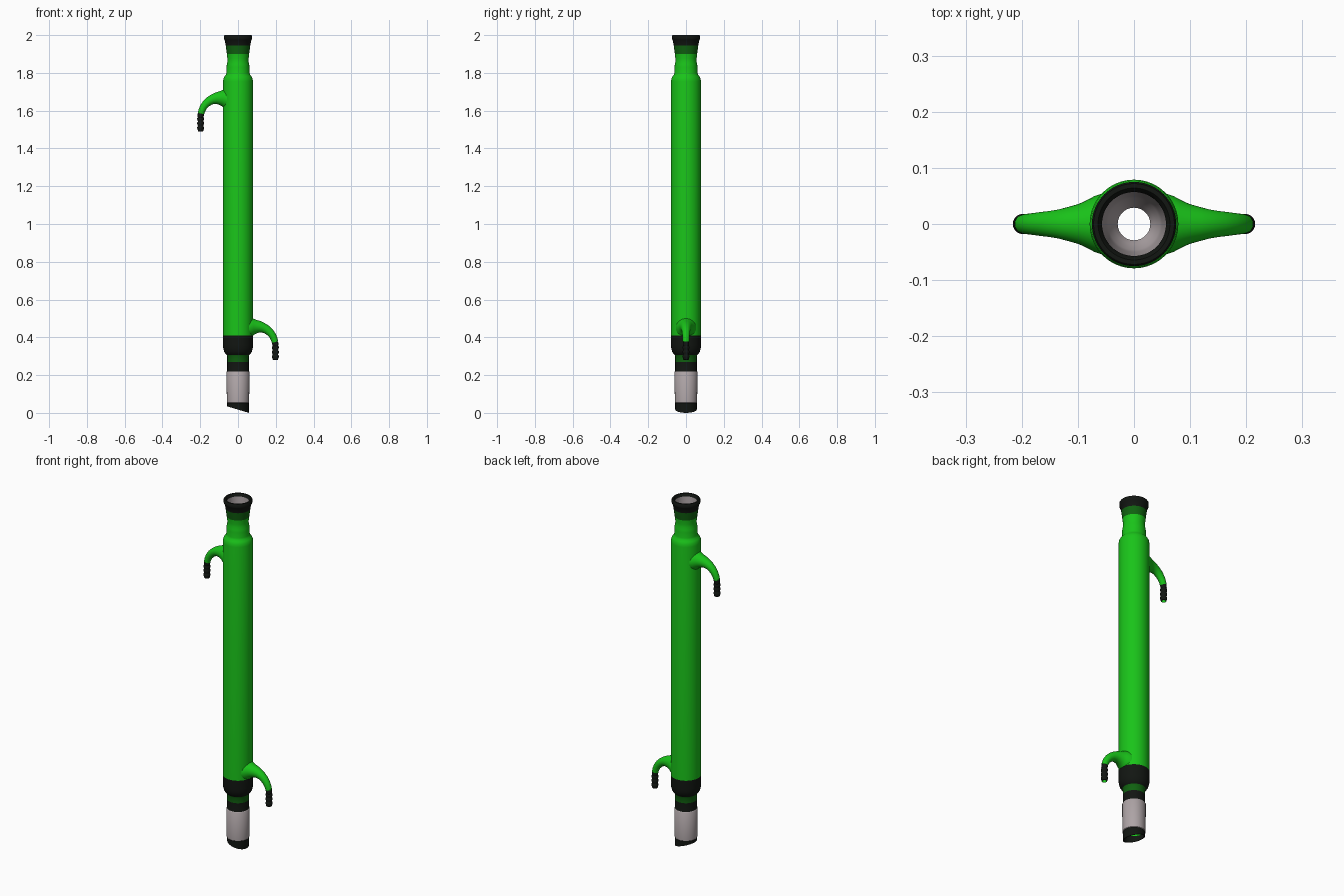
import bpy, bmesh, math
from mathutils import Vector

if "Cube" in bpy.data.objects:
    bpy.data.objects.remove(bpy.data.objects["Cube"])

SIDES = 64


def material(name, color):
    m = bpy.data.materials.new(name)
    m.diffuse_color = color
    m.use_nodes = True
    m.node_tree.nodes["Principled BSDF"].inputs["Base Color"].default_value = m.diffuse_color
    return m


GREEN = material("green_glass", (0.01, 0.55, 0.01, 1))
DARK = material("dark_green_glass", (0.005, 0.12, 0.005, 1))
BLACK = material("black_glass", (0.006, 0.008, 0.006, 1))
GREY = material("ground_glass", (0.42, 0.37, 0.38, 1))


def skin(name, rings, mat):
    """Bridge a list of vertex rings into an open smooth surface."""
    bm = bmesh.new()
    loops = [[bm.verts.new(p) for p in ring] for ring in rings]
    n = len(loops[0])
    for a, b in zip(loops, loops[1:]):
        for i in range(n):
            j = (i + 1) % n
            bm.faces.new((a[i], a[j], b[j], b[i]))
    mesh = bpy.data.meshes.new(name)
    bm.to_mesh(mesh)
    bm.free()
    obj = bpy.data.objects.new(name, mesh)
    bpy.context.collection.objects.link(obj)
    mesh.materials.append(mat)
    bpy.ops.object.select_all(action='DESELECT')
    obj.select_set(True)
    bpy.context.view_layer.objects.active = obj
    bpy.ops.object.shade_smooth_by_angle(angle=math.radians(40))
    return obj


def lathe(name, profile, mat, slant=None):
    """Revolve (radius, z); upward profiles face out, downward ones face in."""
    rings = []
    for r, z in profile:
        ring = []
        for i in range(SIDES):
            a = math.tau * i / SIDES
            x, y = r * math.cos(a), r * math.sin(a)
            # slanted cut of the drip tip
            dz = -0.3 * x if slant and z < slant else 0
            ring.append((x, y, z + dz))
        rings.append(ring)
    return skin(name, rings, mat)


# Outer glass, bottom to top
lathe("drip_tip", [(0.05, 0.06), (0.052, 0.0174), (0.057, 0.0174), (0.057, 0.052)],
      BLACK, slant=0.03)
lathe("ground_joint", [(0.057, 0.052), (0.059, 0.054), (0.061, 0.216), (0.058, 0.22)], GREY)
lathe("lower_neck", [(0.058, 0.22), (0.057, 0.225), (0.057, 0.27)], BLACK)
lathe("lower_neck_ring", [(0.057, 0.27), (0.057, 0.3), (0.06, 0.307)], DARK)
lathe("lower_shoulder", [(0.06, 0.307), (0.066, 0.313), (0.073, 0.324), (0.078, 0.343),
                         (0.079, 0.36), (0.079, 0.41)], BLACK)
lathe("jacket", [(0.079, 0.41), (0.079, 1.755), (0.077, 1.77), (0.071, 1.782), (0.064, 1.79),
                 (0.061, 1.8), (0.061, 1.83), (0.059, 1.845), (0.056, 1.86), (0.056, 1.875),
                 (0.059, 1.9)], GREEN)
lathe("socket_cup", [(0.059, 1.9), (0.065, 1.945)], DARK)
lathe("socket_rim", [(0.065, 1.945), (0.07, 1.972), (0.074, 1.977), (0.075, 1.982), (0.075, 1.996),
                     (0.072, 2.0), (0.064, 2.0), (0.06, 1.994), (0.057, 1.985)], BLACK)

# Inner surfaces, top to bottom
lathe("socket_bore", [(0.057, 1.985), (0.05, 1.84), (0.046, 1.815), (0.036, 1.795),
                      (0.029, 1.78)], GREY)
lathe("inner_tube_bore", [(0.029, 1.78), (0.029, 0.34), (0.034, 0.31), (0.044, 0.28),
                          (0.048, 0.25), (0.05, 0.06)], GREEN)


# Hose connectors: (x, z, radius) along the centre line, then barbs
ARM = [(0.055, 0.452, 0.055), (0.07, 0.455, 0.05), (0.083, 0.456, 0.043), (0.098, 0.456, 0.036),
       (0.115, 0.455, 0.031), (0.134, 0.45, 0.026), (0.152, 0.441, 0.023), (0.169, 0.427, 0.021),
       (0.183, 0.409, 0.019), (0.192, 0.39, 0.018), (0.196, 0.375, 0.017)]
BARB = [(0.196, 0.375, 0.017), (0.198, 0.36, 0.016)]
for k in range(3):
    z = 0.355 - 0.024 * k
    BARB += [(0.198, z, 0.015), (0.198, z - 0.004, 0.018),
             (0.198, z - 0.012, 0.018), (0.198, z - 0.02, 0.015)]
BARB += [(0.198, 0.283, 0.015), (0.198, 0.281, 0.013)]


def sweep(name, path, mat, turn, lift):
    pts = [Vector((x, 0, z)) for x, z, _ in path]
    rings = []
    for i, (p, (_, _, r)) in enumerate(zip(pts, path)):
        t = (pts[min(i + 1, len(pts) - 1)] - pts[max(i - 1, 0)]).normalized()
        side = Vector((0, 1, 0))
        up = t.cross(side)
        ring = []
        for k in range(32):
            a = math.tau * k / 32
            q = p + r * (math.cos(a) * side + math.sin(a) * up)
            ring.append((q.x * turn, q.y * turn, q.z + lift))
        rings.append(ring)
    return skin(name, rings, mat)


BORE = [(0.198, 0.281, 0.013), (0.198, 0.284, 0.011), (0.198, 0.36, 0.011),
        (0.192, 0.39, 0.011), (0.169, 0.427, 0.011), (0.134, 0.45, 0.012), (0.07, 0.455, 0.013)]
for label, turn, lift in (("lower", 1, 0), ("upper", -1, 1.21)):
    sweep(label + "_hose_arm", ARM, GREEN, turn, lift)
    sweep(label + "_hose_barb", BARB, BLACK, turn, lift)
    sweep(label + "_hose_bore", BORE, GREEN, turn, lift)
